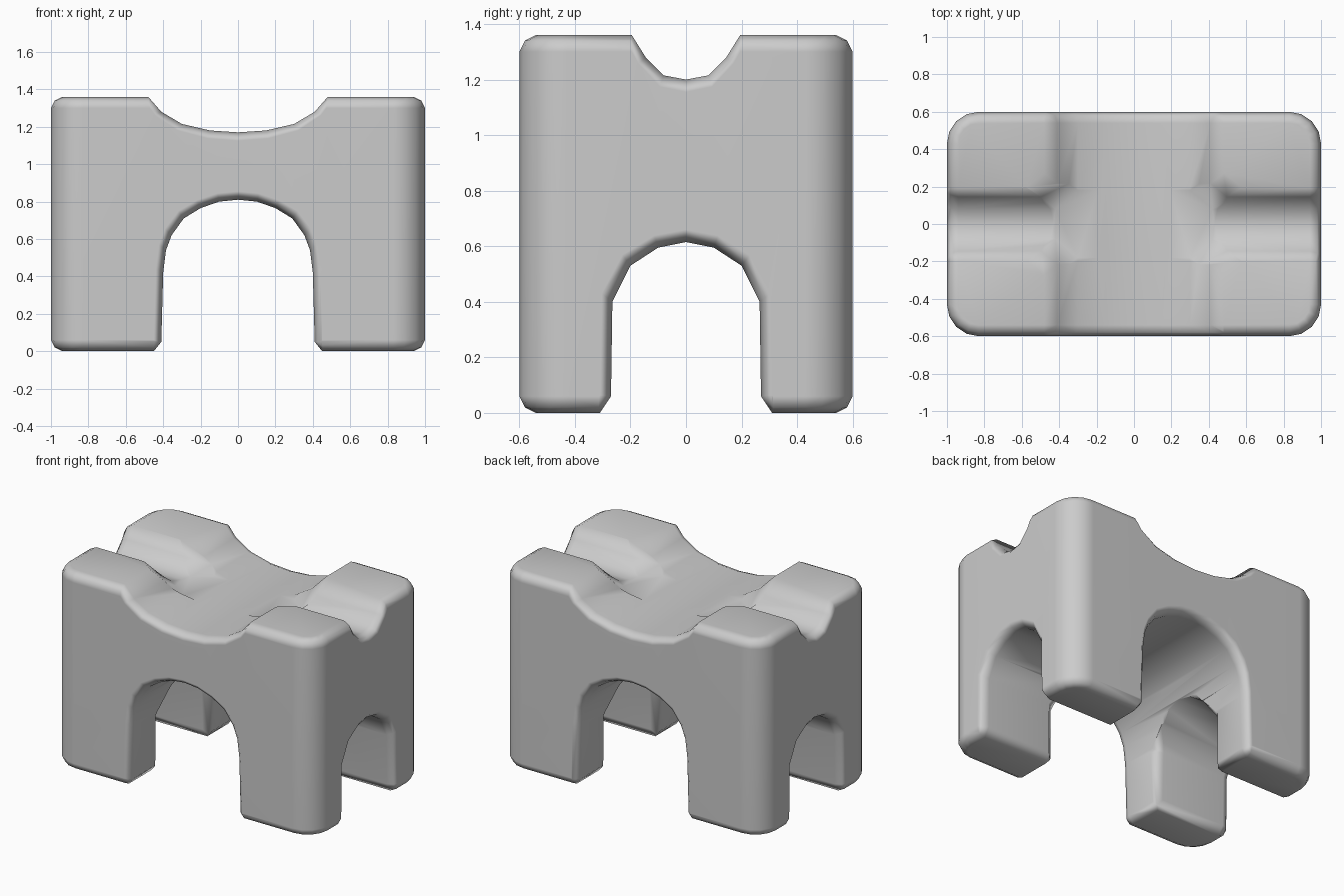
import bpy, bmesh, math

if "Cube" in bpy.data.objects:
    bpy.data.objects.remove(bpy.data.objects["Cube"], do_unlink=True)

HALF_X, HALF_Y, TOP = 1.0, 0.6, 1.36

stone = bpy.data.materials.new("plain_grey")
stone.use_nodes = True
GREY = (0.6, 0.6, 0.6, 1)
stone.diffuse_color = GREY
stone.node_tree.nodes["Principled BSDF"].inputs["Base Color"].default_value = GREY


def loft(name, rings):
    """Skin closed rings of equal length and cap both ends."""
    bm = bmesh.new()
    loops = [[bm.verts.new(p) for p in ring] for ring in rings]
    for a, b in zip(loops, loops[1:]):
        for i in range(len(a)):
            j = (i + 1) % len(a)
            bm.faces.new((a[i], a[j], b[j], b[i]))
    bm.faces.new(loops[0])
    bm.faces.new(loops[-1])
    bmesh.ops.recalc_face_normals(bm, faces=bm.faces)
    mesh = bpy.data.meshes.new(name)
    bm.to_mesh(mesh)
    bm.free()
    mesh.materials.append(stone)
    obj = bpy.data.objects.new(name, mesh)
    bpy.context.collection.objects.link(obj)
    return obj


def rounded_ring(z, inset, radius=0.17, steps=4):
    """Rounded rectangle at height z, shrunk by inset."""
    ring = []
    for corner, (sx, sy) in enumerate(((1, 1), (-1, 1), (-1, -1), (1, -1))):
        for i in range(steps + 1):
            a = math.pi / 2 * (corner + i / steps)
            ring.append((sx * (HALF_X - radius) + (radius - inset) * math.cos(a),
                         sy * (HALF_Y - radius) + (radius - inset) * math.sin(a), z))
    return ring


def channel(name, half, along_y, base, flare=0.045):
    """Cutter with a mirrored profile, widening where it leaves the block."""
    profile = half + [(-x, z) for x, z in reversed(half[:-1])]
    width = max(x for x, z in half)
    depth = abs(half[-1][1] - base)
    end = HALF_Y if along_y else HALF_X
    rings = []
    for d, k in ((-end - 0.1, flare), (-end, flare), (-end + 0.02, flare * 0.4),
                 (-end + 0.06, 0), (end - 0.06, 0), (end - 0.02, flare * 0.4),
                 (end, flare), (end + 0.1, flare)):
        ring = []
        for x, z in profile:
            u = x * (1 + k / width)
            w = base + (z - base) * (1 + k / depth)
            ring.append((u, d, w) if along_y else (d, u, w))
        rings.append(ring)
    return loft(name, rings)


def octagon(z, wide, narrow):
    """Eight points mirrored from a corner chamfer."""
    (ax, ay), (bx, by) = wide, narrow
    return [(ax, ay, z), (bx, by, z), (-bx, by, z), (-ax, ay, z),
            (-ax, -ay, z), (-bx, -by, z), (bx, -by, z), (ax, -ay, z)]


# Block with rounded upright corners and softened rims
rims = ((0, 0.06), (0.02, 0.02), (0.06, 0), (TOP - 0.06, 0), (TOP - 0.02, 0.02), (TOP, 0.06))
body = loft("four_legged_block", [rounded_ring(z, inset) for z, inset in rims])

cutters = [
    # Arches between the legs
    channel("front_arch", [(0.45, -0.1), (0.45, 0), (0.41, 0.05), (0.4, 0.42), (0.385, 0.54),
                           (0.355, 0.62), (0.29, 0.71), (0.2, 0.765), (0.1, 0.8), (0, 0.81)],
            True, 0),
    channel("side_arch", [(0.31, -0.1), (0.31, 0), (0.27, 0.06), (0.265, 0.4),
                          (0.2, 0.53), (0.1, 0.595), (0, 0.615)], False, 0),
    # Dished channels across the top
    channel("top_dish", [(0.56, 1.5), (0.48, TOP), (0.41, 1.28), (0.3, 1.215),
                         (0.15, 1.18), (0, 1.17)], True, TOP),
    channel("top_groove", [(0.25, 1.5), (0.195, TOP), (0.145, 1.28), (0.08, 1.215),
                           (0, 1.2)], False, TOP),
    # Chamfers on the inner corners of the legs and top pads
    loft("leg_chamfer", [octagon(-0.1, (0.48, 0.25), (0.39, 0.33)),
                         octagon(0.4, (0.48, 0.25), (0.39, 0.33)),
                         octagon(0.7, (0.3, 0.1), (0.2, 0.2))]),
    loft("pad_chamfer", [octagon(1.19, (0.42, 0.08), (0.3, 0.18)),
                         octagon(1.4, (0.64, 0.2), (0.49, 0.32))]),
]

bpy.ops.object.select_all(action="DESELECT")
bpy.context.view_layer.objects.active = body
body.select_set(True)
for cutter in cutters:
    cutter.hide_render = True
    cut = body.modifiers.new(cutter.name, "BOOLEAN")
    cut.operation = "DIFFERENCE"
    cut.solver = "EXACT"
    cut.object = cutter
    bpy.ops.object.modifier_apply(modifier=cut.name)
    bpy.data.objects.remove(cutter, do_unlink=True)

# Soft shading that keeps the broad faces flat
bpy.ops.object.shade_smooth_by_angle(angle=math.radians(75))
soft = body.modifiers.new("soft_normals", "WEIGHTED_NORMAL")
soft.keep_sharp = True
